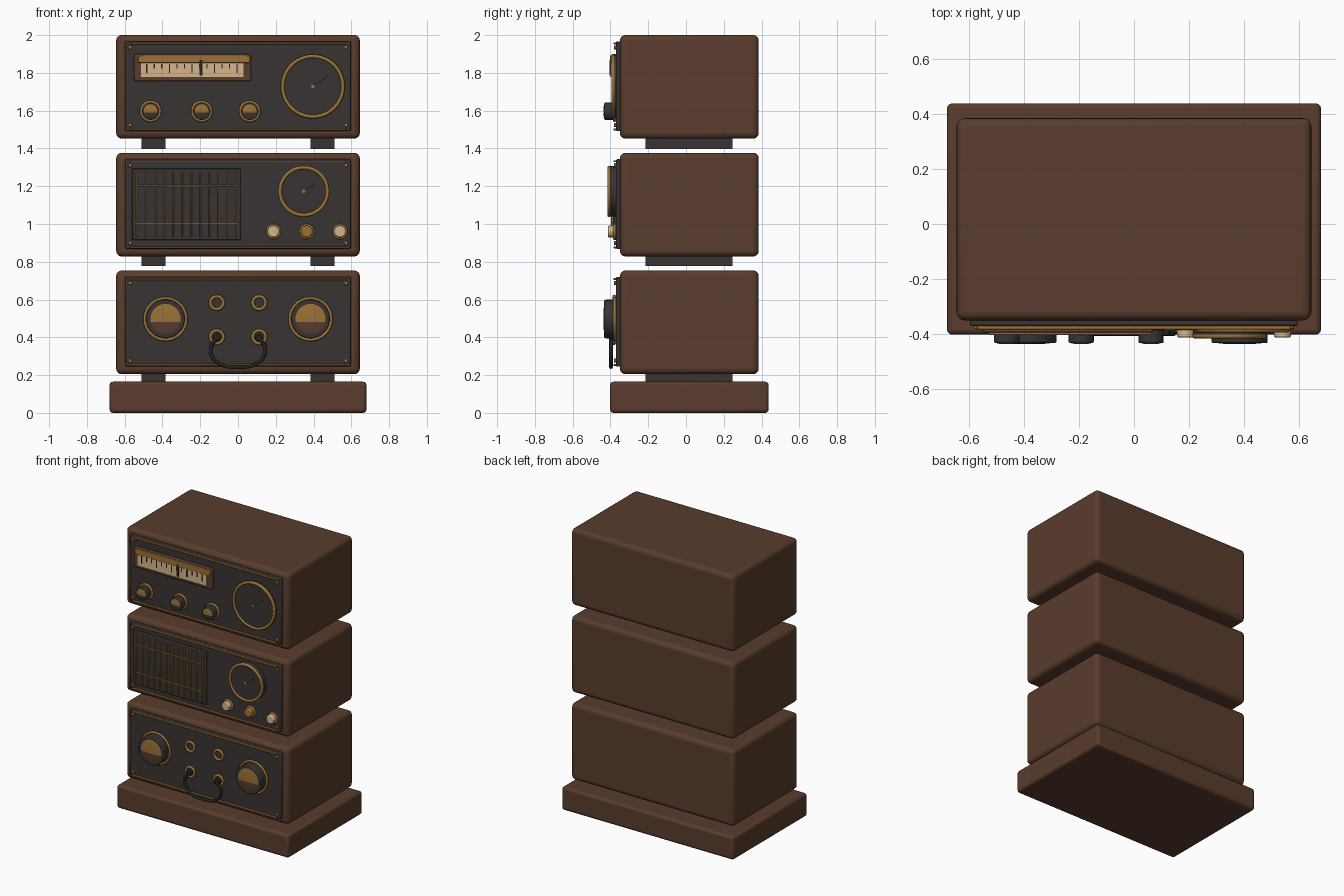
import bpy, math
from mathutils import Vector

if "Cube" in bpy.data.objects:
    bpy.data.objects.remove(bpy.data.objects["Cube"])

def mat(name, r, g, b):
    m = bpy.data.materials.new(name)
    m.diffuse_color = (r, g, b, 1)
    m.use_nodes = True
    m.node_tree.nodes["Principled BSDF"].inputs["Base Color"].default_value = m.diffuse_color
    return m

WOOD = mat("walnut", 0.100, 0.045, 0.026)
DARK = mat("charcoal", 0.042, 0.034, 0.034)
BLACK = mat("black", 0.018, 0.016, 0.016)
GOLD = mat("brass", 0.33, 0.165, 0.035)
CREAM = mat("cream", 0.66, 0.46, 0.25)

def finish(o, name, m):
    o.name = name
    o.data.materials.append(m)
    return o

def box(name, m, x0, x1, y0, y1, z0, z1, bevel=0, seg=3):
    bpy.ops.mesh.primitive_cube_add(size=1, location=((x0+x1)/2, (y0+y1)/2, (z0+z1)/2))
    o = finish(bpy.context.object, name, m)
    o.scale = (x1-x0, y1-y0, z1-z0)
    bpy.ops.object.transform_apply(location=False, rotation=False, scale=True)
    if bevel:
        b = o.modifiers.new("bevel", 'BEVEL')
        b.width, b.segments = bevel, seg
        bpy.ops.object.shade_smooth_by_angle(angle=math.radians(40))
    return o

def disc(name, m, x, z, r, y0, y1, bevel=0):
    # cylinder whose axis points to the front
    bpy.ops.mesh.primitive_cylinder_add(vertices=40, radius=r, depth=y1-y0,
        location=(x, (y0+y1)/2, z), rotation=(math.pi/2, 0, 0))
    o = finish(bpy.context.object, name, m)
    if bevel:
        b = o.modifiers.new("bevel", 'BEVEL')
        b.width, b.segments, b.limit_method = bevel, 2, 'ANGLE'
    bpy.ops.object.shade_smooth_by_angle(angle=math.radians(40))
    return o

def ring(name, m, x, z, r, t, y):
    bpy.ops.mesh.primitive_torus_add(major_radius=r, minor_radius=t, major_segments=48,
        minor_segments=10, location=(x, y, z), rotation=(math.pi/2, 0, 0))
    bpy.ops.object.shade_smooth()
    return finish(bpy.context.object, name, m)

def hand(name, x, z, r, y):
    # needle pointing up and to the right
    o = box(name, BLACK, -0.006, r, y-0.004, y, -0.004, 0.004)
    o.location = (x + math.cos(0.6)*r/2, y, z + math.sin(0.6)*r/2)
    o.rotation_euler = (0, -0.6, 0)

def gauge(x, z, r, y):
    disc("gauge_face", DARK, x, z, r, y+0.006, -0.36)
    ring("gauge_rim", GOLD, x, z, r-0.008, 0.010, y+0.008)
    hand("gauge_needle", x, z, r*0.55, y+0.006)
    disc("gauge_pivot", GOLD, x, z, 0.009, y, y+0.01)

def knob(x, z, r):
    ring("knob_collar", GOLD, x, z, r*1.08, 0.008, -0.378)
    disc("knob_body", DARK, x, z, r, -0.433, -0.36, 0.006)
    # domed cap, brass on the upper part and walnut below
    bpy.ops.mesh.primitive_uv_sphere_add(segments=32, ring_count=16, radius=1, location=(x, -0.432, z))
    o = finish(bpy.context.object, "knob_cap", GOLD)
    o.data.materials.append(WOOD if r > 0.07 else DARK)
    o.scale = (r*0.8, 0.005, r*0.8)
    for p in o.data.polygons:
        p.material_index = 1 if p.center.z < -0.12 else 0
    bpy.ops.object.shade_smooth()

# plinth
box("plinth", WOOD, -0.68, 0.68, -0.402, 0.438, 0, 0.165, 0.018)

# three stacked cabinets with feet, front panel, trims and screws
for z0, foot in ((0.205, 0.16), (0.828, 0.777), (1.452, 1.398)):
    z1 = z0 + 0.549
    box("cabinet", WOOD, -0.645, 0.645, -0.35, 0.385, z0, z1, 0.03, 4)
    box("front_panel", DARK, -0.597, 0.597, -0.37, -0.34, z0+0.04, z1-0.034, 0.006, 2)
    for zc in (z0+0.048, z1-0.045):
        box("trim_strip", GOLD, -0.57, 0.57, -0.384, -0.365, zc-0.005, zc+0.005, 0.003, 2)
    for s in (-1, 1):
        box("foot", DARK, s*0.447-0.063, s*0.447+0.063, -0.215, 0.245, foot, z0+0.02)
        for zc in (z0+0.072, z1-0.066):
            disc("panel_screw", GOLD, s*0.571, zc, 0.011, -0.381, -0.365, 0.003)

# top unit: tuning scale, gauge, three knobs
box("scale_frame", WOOD, -0.55, 0.07, -0.395, -0.36, 1.756, 1.899, 0.006, 2)
box("scale_brass_bar", GOLD, -0.53, 0.064, -0.403, -0.39, 1.853, 1.893, 0.004, 2)
box("scale_plate", CREAM, -0.514, 0.03, -0.399, -0.39, 1.777, 1.854)
for i in range(13):
    x = -0.483 + i*0.0398
    low = 1.800 if i % 3 == 0 else 1.822
    box("scale_tick", BLACK, x-0.003, x+0.003, -0.402, -0.398, low, 1.848)
box("scale_pointer", BLACK, -0.203, -0.187, -0.406, -0.398, 1.785, 1.868)
gauge(0.396, 1.728, 0.168, -0.393)
for x in (-0.463, -0.192, 0.062):
    knob(x, 1.597, 0.046)

# middle unit: slatted vent, gauge, three buttons
box("vent_back", DARK, -0.56, 0.013, -0.385, -0.36, 0.914, 1.295, 0.005, 2)
for i in range(12):
    x = -0.535 + i*0.0479
    box("vent_slat", GOLD, x-0.004, x+0.004, -0.397, -0.382, 0.932, 1.275, 0.002, 1)
for z in (1.202, 1.003):
    box("vent_crossbar", GOLD, -0.55, 0.003, -0.392, -0.382, z-0.004, z+0.004, 0.002, 1)
gauge(0.348, 1.173, 0.134, -0.415)
for x, m in ((0.188, CREAM), (0.364, GOLD), (0.54, CREAM)):
    ring("button_collar", GOLD, x, 0.96, 0.033, 0.008, -0.378)
    disc("button", m, x, 0.96, 0.031, -0.413, -0.36, 0.006)

# bottom unit: two large knobs, four sockets, patch cable
for s in (-1, 1):
    knob(s*0.384, 0.497, 0.102)
    for z in (0.583, 0.402):
        ring("socket_ring", GOLD, s*0.112, z, 0.034, 0.009, -0.380)
        disc("socket_hole", DARK, s*0.112, z, 0.028, -0.378, -0.36)
    disc("cable_plug", BLACK, s*0.112, 0.398, 0.019, -0.405, -0.36, 0.004)

cu = bpy.data.curves.new("patch_cable", 'CURVE')
cu.dimensions, cu.bevel_depth, cu.bevel_resolution, cu.resolution_u = '3D', 0.010, 3, 8
pts = [(-0.112, 0.40), (-0.145, 0.33), (-0.10, 0.262), (0, 0.243), (0.10, 0.262), (0.145, 0.33), (0.112, 0.40)]
sp = cu.splines.new('BEZIER')
sp.bezier_points.add(len(pts)-1)
for b, (x, z) in zip(sp.bezier_points, pts):
    b.co = Vector((x, -0.397, z))
    b.handle_left_type = b.handle_right_type = 'AUTO'
o = bpy.data.objects.new("patch_cable", cu)
bpy.context.collection.objects.link(o)
cu.materials.append(BLACK)
